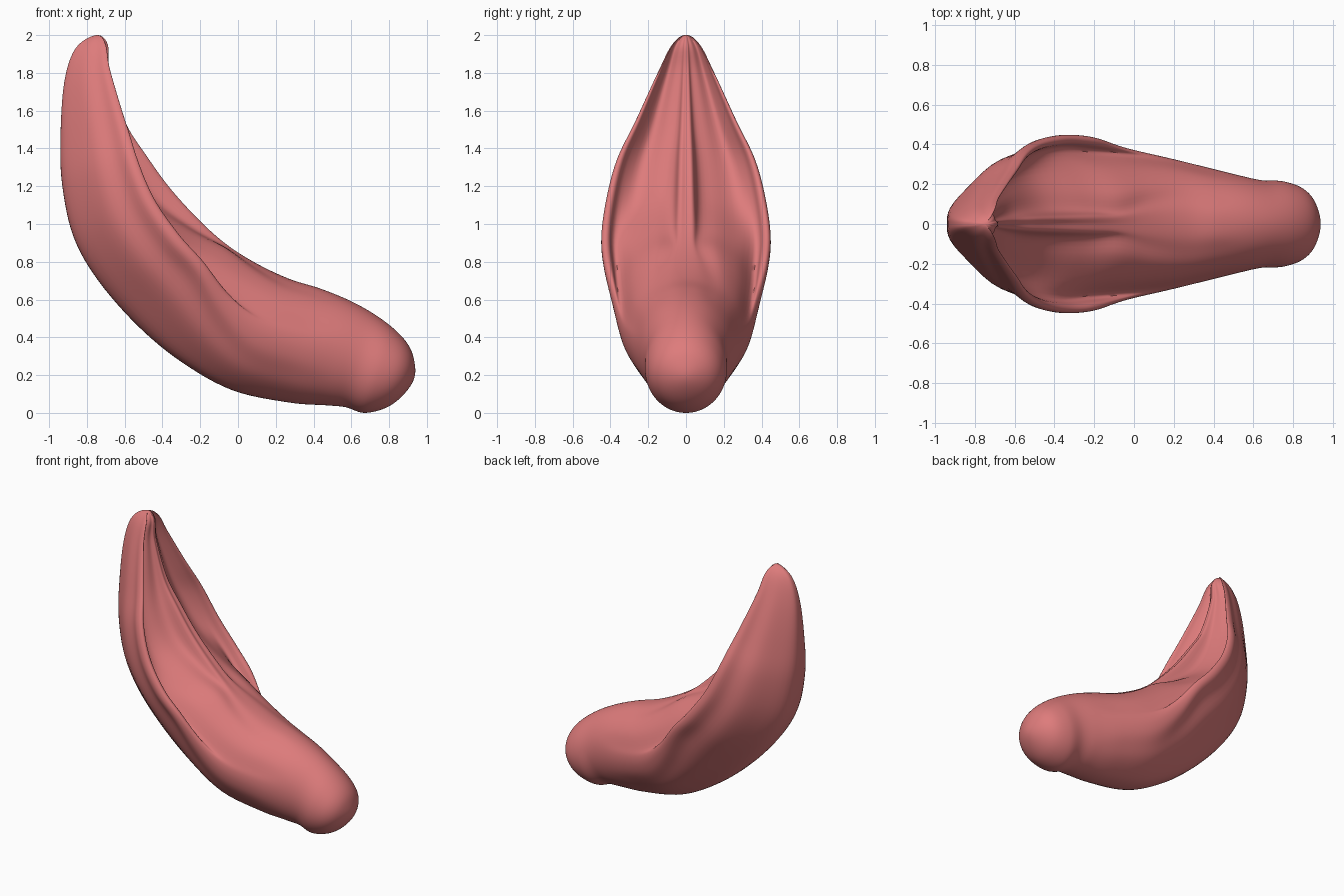
import bpy, bmesh, math

cube = bpy.data.objects.get("Cube")
if cube:
    bpy.data.objects.remove(cube, do_unlink=True)

skin = bpy.data.materials.new("soft coral pink")
skin.use_nodes = True
colour = (0.73, 0.2, 0.2, 1)
skin.diffuse_color = colour
bsdf = skin.node_tree.nodes["Principled BSDF"]
bsdf.inputs["Base Color"].default_value = colour
bsdf.inputs["Roughness"].default_value = 0.6

# Stations from tip to knob: outer x, z, inner x, z, half width, rim, fold, cup
stations = [
    (-.86, 1.93, -.69, 1.95, .075, 1, .85, 0),
    (-.92, 1.75, -.68, 1.8, .15, 1.04, .95, .3),
    (-.94, 1.45, -.60, 1.54, .27, 1, 1, .8),
    (-.93, 1.2, -.49, 1.36, .365, .89, 1, 1.3),
    (-.87, .93, -.36, 1.18, .42, .82, 1, 1.2),
    (-.74, .70, -.2, 1.01, .445, .78, 1, .4),
    (-.53, .46, -.06, .89, .43, .75, 1, -.3),
    (-.3, .27, .1, .79, .39, .73, .6, -.4),
    (-.03, .12, .27, .71, .345, .66, .25, -.3),
    (.27, .055, .43, .66, .29, .6, .15, 0),
    (.47, .04, .58, .60, .245, .6, 0, 0),
    (.57, .03, .71, .53, .22, .6, 0, 0),
    (.67, 0, .82, .45, .215, .6, 0, 0),
    (.79, .03, .895, .37, .18, .6, 0, 0),
    (.88, .1, .93, .29, .11, .6, 0, 0),
]

# Half section of the folded pod: (side, height); outer shell scales with the rim
shell = [(0, 0), (.25, .04), (.53, .26), (.77, .5), (.88, .74),
         (1, .9), (.99, 1), (.92, 1), (.84, .88)]
# Inner tongue: (side, height, sinking where the pod is cupped)
tongue = [(.64, .8, .1), (.38, .92, .13), (.17, .95, .09), (.09, 1, 0), (0, 1, 0)]


def spline(p, q, r, s, t):
    return [0.5 * (2 * b + (c - a) * t + (2 * a - 5 * b + 4 * c - d) * t * t
                   + (3 * b - a - 3 * c + d) * t ** 3)
            for a, b, c, d in zip(p, q, r, s)]


def flipped(s):
    """Station reflected through an end pole, which rounds the end."""
    return (s[2], s[3], s[0], s[1], -s[4]) + s[5:]


def pole(x, z, s):
    return (x, z, x, z, 0) + s[5:]


def section(s):
    """Closed, smoothed ring of points for one station."""
    ox, oz, ix, iz, width, rim, fold, cup = s
    leaf = [(v, u * rim) for v, u in shell]
    leaf += [(v, u - sink * cup) for v, u, sink in tongue]
    half = []
    for k, (v, u) in enumerate(leaf):
        a = math.pi * k / (len(leaf) - 1)
        v = v * fold + math.sin(a) * (1 - fold)
        u = u * fold + (0.5 - 0.5 * math.cos(a)) * (1 - fold)
        half.append((v, u))
    ring = half + [(-v, u) for v, u in half[-2:0:-1]]
    n = len(ring)
    points = []
    for k in range(n):
        corners = [ring[(k + j) % n] for j in (-1, 0, 1, 2)]
        for step in range(4):
            v, u = spline(*corners, step / 4)
            points.append((ox + (ix - ox) * u, v * width, oz + (iz - oz) * u))
    return points


# Loft the pod body through the interpolated stations
first, last = stations[0], stations[-1]
path = ([flipped(first), pole(-.75, 2, first)] + stations
        + [pole(.935, .19, last), flipped(last)])
rows = []
for i in range(1, len(path) - 2):
    for step in range(6):
        if i > 1 or step:
            rows.append(spline(*path[i - 1:i + 3], step / 6))

bm = bmesh.new()
rings = [[bm.verts.new(p) for p in section(row)] for row in rows]
for a, b in zip(rings, rings[1:]):
    for k in range(len(a)):
        j = (k + 1) % len(a)
        bm.faces.new((a[k], a[j], b[j], b[k]))

# Close both rounded ends
for ring, (x, z) in ((rings[0], (-.75, 2)), (rings[-1], (.935, .19))):
    tip = bm.verts.new((x, 0, z))
    for k in range(len(ring)):
        bm.faces.new((ring[k], ring[(k + 1) % len(ring)], tip))
bmesh.ops.recalc_face_normals(bm, faces=bm.faces)

mesh = bpy.data.meshes.new("curved_pod")
bm.to_mesh(mesh)
bm.free()
mesh.materials.append(skin)
pod = bpy.data.objects.new("curved_pod", mesh)
bpy.context.collection.objects.link(pod)
bpy.context.view_layer.objects.active = pod
pod.select_set(True)
bpy.ops.object.shade_smooth_by_angle(angle=math.radians(60))
